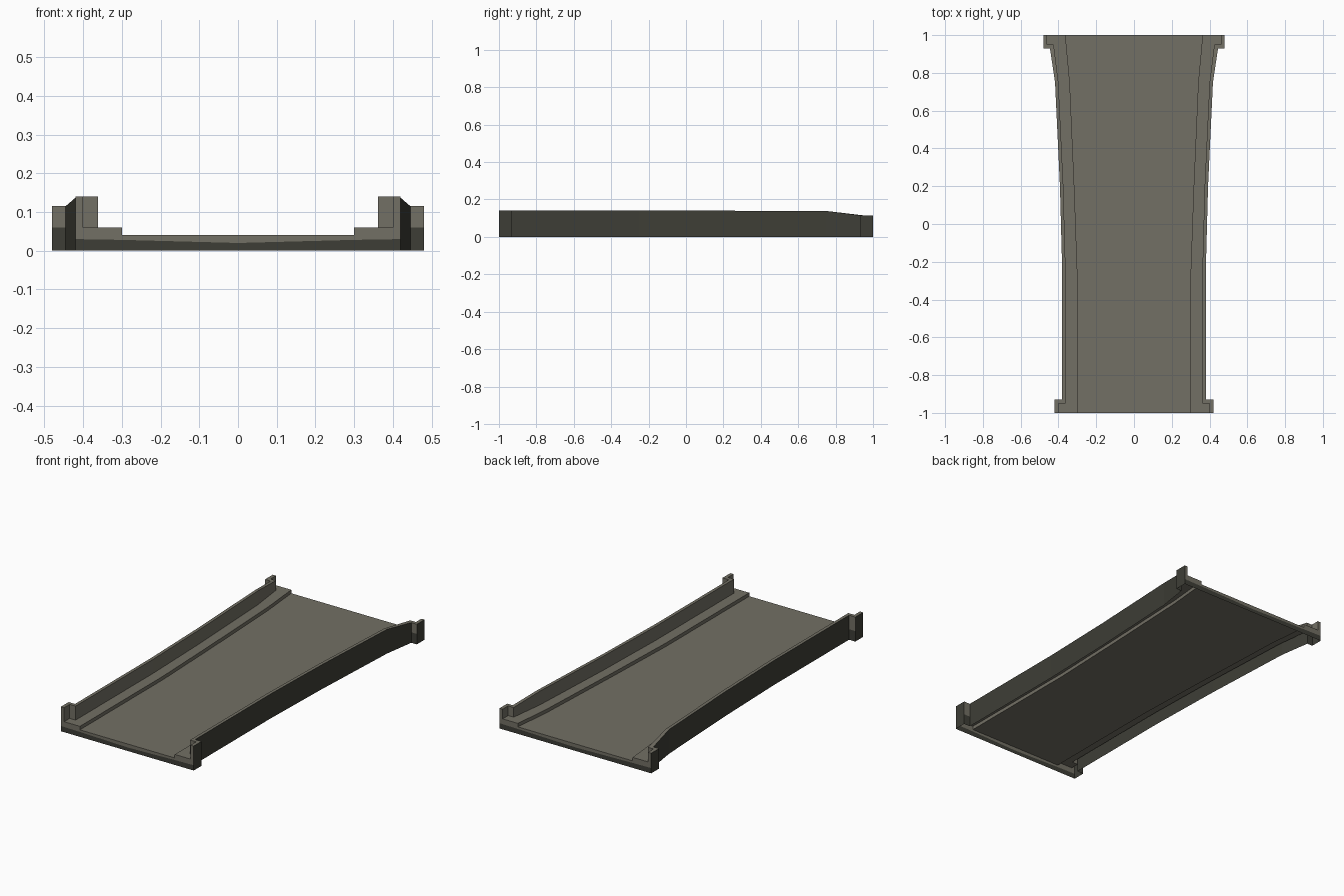
import bpy, bmesh

if "Cube" in bpy.data.objects:
    bpy.data.objects.remove(bpy.data.objects["Cube"])


def material(name, rgb):
    m = bpy.data.materials.new(name)
    m.diffuse_color = (*rgb, 1)
    m.use_nodes = True
    m.node_tree.nodes["Principled BSDF"].inputs["Base Color"].default_value = m.diffuse_color
    return m


LIGHT = material("warm grey concrete", (0.17, 0.16, 0.128))
DARK = material("dark grey concrete", (0.048, 0.048, 0.037))

# plan outlines of the right-hand parapet (x, y), paired point by point
OUTER = [(.42, -1), (.42, -.93), (.38, -.93), (.38, -.25), (.392, .2),
         (.418, .75), (.445, .93), (.48, .93), (.48, 1)]
INNER = [(.40, -1), (.40, -.95), (.362, -.95), (.362, -.25), (.374, .2),
         (.40, .75), (.425, .95), (.46, .95), (.46, 1)]
CURB = [(-1, .30), (-.25, .30), (.2, .316), (.75, .34), (1, .363)]
ROAD_Z, WALK_Z = .04, .06


def curb_x(y):
    for (y0, x0), (y1, x1) in zip(CURB, CURB[1:]):
        if y <= y1:
            return x0 + (x1 - x0) * (y - y0) / (y1 - y0)


def top_z(y):
    t = min(max((y - .74) / .18, 0), 1)
    return .14 - .025 * t


def build(name, faces):
    """faces: list of (points, material index), mirrored to the left side."""
    bm = bmesh.new()
    for pts, mat in faces:
        for s in (1, -1):
            p = [(s * x, y, z) for x, y, z in pts]
            if s < 0:
                p.reverse()
            bm.faces.new([bm.verts.new(c) for c in p]).material_index = mat
    bmesh.ops.remove_doubles(bm, verts=bm.verts, dist=1e-5)
    me = bpy.data.meshes.new(name)
    bm.to_mesh(me)
    bm.free()
    me.materials.append(LIGHT)
    me.materials.append(DARK)
    ob = bpy.data.objects.new(name, me)
    bpy.context.collection.objects.link(ob)


def upright(a, b, za, zb, low=0):
    """Vertical quad from a to b, facing right of travel direction."""
    return [(*a, low), (*b, low), (*b, zb), (*a, za)]


# road surface and kerb faces
road, kerb = [], []
for (y0, x0), (y1, x1) in zip(CURB, CURB[1:]):
    road.append(([(0, y0, ROAD_Z), (x0, y0, ROAD_Z), (x1, y1, ROAD_Z), (0, y1, ROAD_Z)], 0))
    kerb.append(([(x1, y1, ROAD_Z), (x0, y0, ROAD_Z), (x0, y0, WALK_Z), (x1, y1, WALK_Z)], 0))
build("road_deck", road)
build("kerbs", kerb)

# walkways and parapet walls, section by section
walk, wall = [], []
for o0, o1, i0, i1 in zip(OUTER, OUTER[1:], INNER, INNER[1:]):
    if i0[1] != i1[1]:
        walk.append(([(curb_x(i0[1]), i0[1], WALK_Z), (*i0, WALK_Z), (*i1, WALK_Z),
                      (curb_x(i1[1]), i1[1], WALK_Z)], 0))
    z0, z1 = top_z(o0[1]), top_z(o1[1])
    wall.append(([(*o0, z0), (*o1, z1), (*i1, z1), (*i0, z0)], 0))
    wall.append((upright(i1, i0, z1, z0, WALK_Z), 0))
    if o0[1] == o1[1]:      # end-post shoulders: light above, dark below
        wall.append((upright(o0, o1, WALK_Z, WALK_Z), 1))
        wall.append((upright(o0, o1, z0, z1, WALK_Z), 0))
    else:
        wall.append((upright(o0, o1, z0, z1), 1))
build("walkways", walk)
build("parapet_walls", wall)

# end faces: dark fascia below, light section above
ends = []
for y, o, i in ((-1, OUTER[0][0], INNER[0][0]), (1, OUTER[-1][0], INNER[-1][0])):
    c, h = curb_x(y), top_z(y)
    profile = [
        ([(0, 0), (o, 0), (o, .03), (c, .028), (0, .02)], 1),
        ([(0, .02), (c, .028), (c, ROAD_Z), (0, ROAD_Z)], 0),
        ([(c, .028), (o, .03), (o, WALK_Z), (c, WALK_Z)], 0),
        ([(i, WALK_Z), (o, WALK_Z), (o, h), (i, h)], 0),
    ]
    for pts, mat in profile:
        p = [(x, y, z) for x, z in pts]
        ends.append((p if y < 0 else p[::-1], mat))
build("end_faces", ends)
